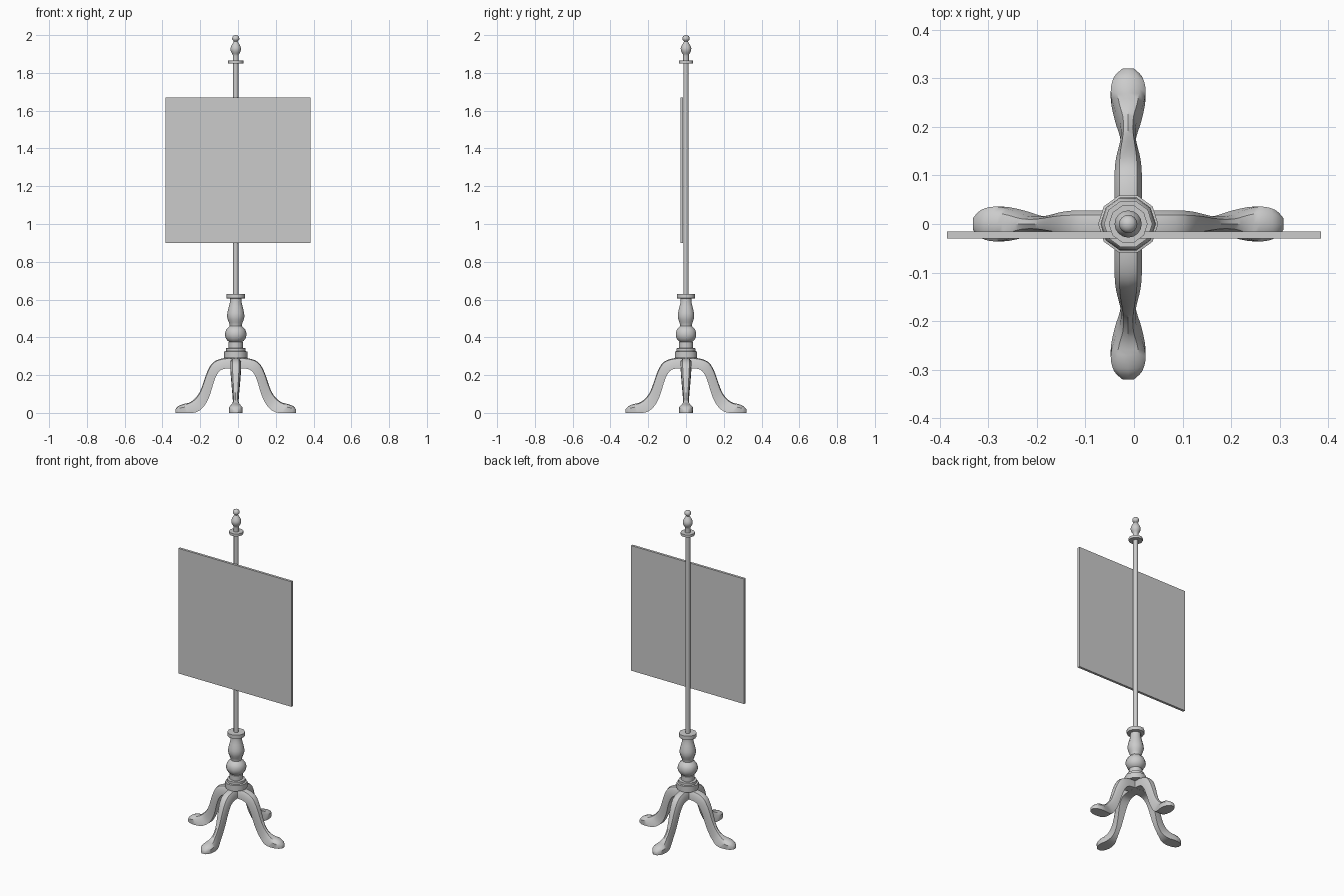
import bpy, bmesh, math
from mathutils import Matrix, Vector

cube = bpy.data.objects.get("Cube")
if cube:
    bpy.data.objects.remove(cube, do_unlink=True)

AXIS_X = -0.012

grey = bpy.data.materials.new("plain grey")
grey.use_nodes = True
colour = (0.6, 0.6, 0.6, 1)
grey.diffuse_color = colour
grey.node_tree.nodes["Principled BSDF"].inputs["Base Color"].default_value = colour


def finish(name, bm, smooth_angle=None):
    """Turn a bmesh into a named object with the shared material."""
    bmesh.ops.recalc_face_normals(bm, faces=bm.faces[:])
    mesh = bpy.data.meshes.new(name)
    bm.to_mesh(mesh)
    bm.free()
    mesh.materials.append(grey)
    obj = bpy.data.objects.new(name, mesh)
    bpy.context.collection.objects.link(obj)
    if smooth_angle:
        bpy.ops.object.select_all(action="DESELECT")
        obj.select_set(True)
        bpy.context.view_layer.objects.active = obj
        bpy.ops.object.shade_smooth_by_angle(angle=math.radians(smooth_angle))
    return obj


def loft(bm, rings):
    """Bridge a list of closed vertex rings and cap both ends."""
    rings = [[bm.verts.new(p) for p in ring] for ring in rings]
    for a, b in zip(rings, rings[1:]):
        count = len(a)
        for i in range(count):
            j = (i + 1) % count
            bm.faces.new((a[i], a[j], b[j], b[i]))
    bm.faces.new(rings[0])
    bm.faces.new(rings[-1])


def turned(name, profile, sides):
    """Lathe a (radius, height) profile around the stand axis."""
    bm = bmesh.new()
    angles = [math.tau * i / sides for i in range(sides)]
    loft(bm, [[(AXIS_X + r * math.cos(a), r * math.sin(a), z) for a in angles]
              for r, z in profile])
    return finish(name, bm, 40)


def spline(points, steps):
    """Catmull-Rom sampling through tuples of any length."""
    pts = [Vector(p) for p in points]
    out = []
    for i in range(len(pts) - 1):
        a, b, c, d = pts[max(i - 1, 0)], pts[i], pts[i + 1], pts[min(i + 2, len(pts) - 1)]
        for s in range(steps):
            t = s / steps
            out.append(b + (c - a) * (t / 2)
                       + (a * 2 - b * 5 + c * 4 - d) * (t * t / 2)
                       + (b * 3 - a - c * 3 + d) * (t ** 3 / 2))
    return out + [pts[-1]]


# Turned baluster with its stepped collar and cap
bulges = spline([(.034, .375), (.05, .39), (.057, .415), (.05, .442), (.032, .46),
                 (.037, .48), (.046, .51), (.041, .545), (.032, .58), (.03, .605)], 2)
turned("baluster", [(.062, .29), (.062, .325), (.052, .327), (.052, .342),
                    (.038, .344), (.038, .374)] + [tuple(p) for p in bulges]
       + [(.05, .607), (.05, .63)], 10)

# Slim upright pole and the disc near its top
turned("pole", [(.014, .6), (.014, 1.87)], 12)
turned("pole_disc", [(.04, 1.85), (.04, 1.865)], 10)

# Finial: vase with a ball on top
vase = spline([(.016, 1.897), (.025, 1.912), (.028, 1.93), (.02, 1.95), (.01, 1.966),
               (.017, 1.974), (.019, 1.983), (.014, 1.995), (.003, 2)], 2)
turned("finial", [(.015, 1.86), (.015, 1.89)] + [tuple(p) for p in vase], 16)

# Curved legs: top reach, top height, bottom reach, bottom height, half width
stations = [(0, .29, 0, .235, .028), (.06, .29, .05, .235, .028),
            (.117, .27, .085, .222, .028), (.15, .22, .11, .18, .025),
            (.18, .135, .135, .1, .018), (.2, .095, .155, .055, .015),
            (.225, .068, .18, .022, .017), (.25, .053, .215, .002, .028),
            (.28, .046, .26, 0, .036), (.305, .035, .3, 0, .029),
            (.32, .018, .32, 0, .012)]
# Leg cross-section: across, fraction of the way up
section = [(-1, 0), (-1, .65), (-.65, .93), (0, 1), (.65, .93), (1, .65), (1, 0)]


def leg(name, angle):
    rings = []
    for rt, zt, rb, zb, half in spline(stations, 3):
        zb = max(zb, 0)
        rings.append([(rb + (rt - rb) * up, half * across, zb + (zt - zb) * up)
                      for across, up in section])
    bm = bmesh.new()
    loft(bm, rings)
    bm.transform(Matrix.Translation((AXIS_X, 0, 0)) @ Matrix.Rotation(angle, 4, "Z"))
    finish(name, bm, 40)


for i, side in enumerate(("left", "back", "right", "front")):
    leg(side + "_leg", i * math.pi / 2)

# Square panel with a thin raised rim on its front
bm = bmesh.new()
bmesh.ops.create_cube(bm, size=1)
bm.transform(Matrix.Translation((0, -.0225, 1.285)) @ Matrix.Diagonal((.77, .015, .77, 1)))
bm.normal_update()
front = min(bm.faces, key=lambda f: f.calc_center_median().y)
bmesh.ops.inset_region(bm, faces=[front], thickness=.016)
bmesh.ops.translate(bm, verts=front.verts[:], vec=(0, .007, 0))
# Step the recess walls so the rim keeps a flat front
bmesh.ops.inset_region(bm, faces=[front], thickness=.001)
rim = [f for f in bm.faces if f is not front and abs(f.normal.y) > .1 and f.calc_center_median().y < -.02]
for v in {v for f in rim for v in f.verts}:
    if abs(v.co.x) < .375 and abs(v.co.x) > .3685 and v.co.y < -.01:
        v.co.y = -.03
finish("panel", bm)
